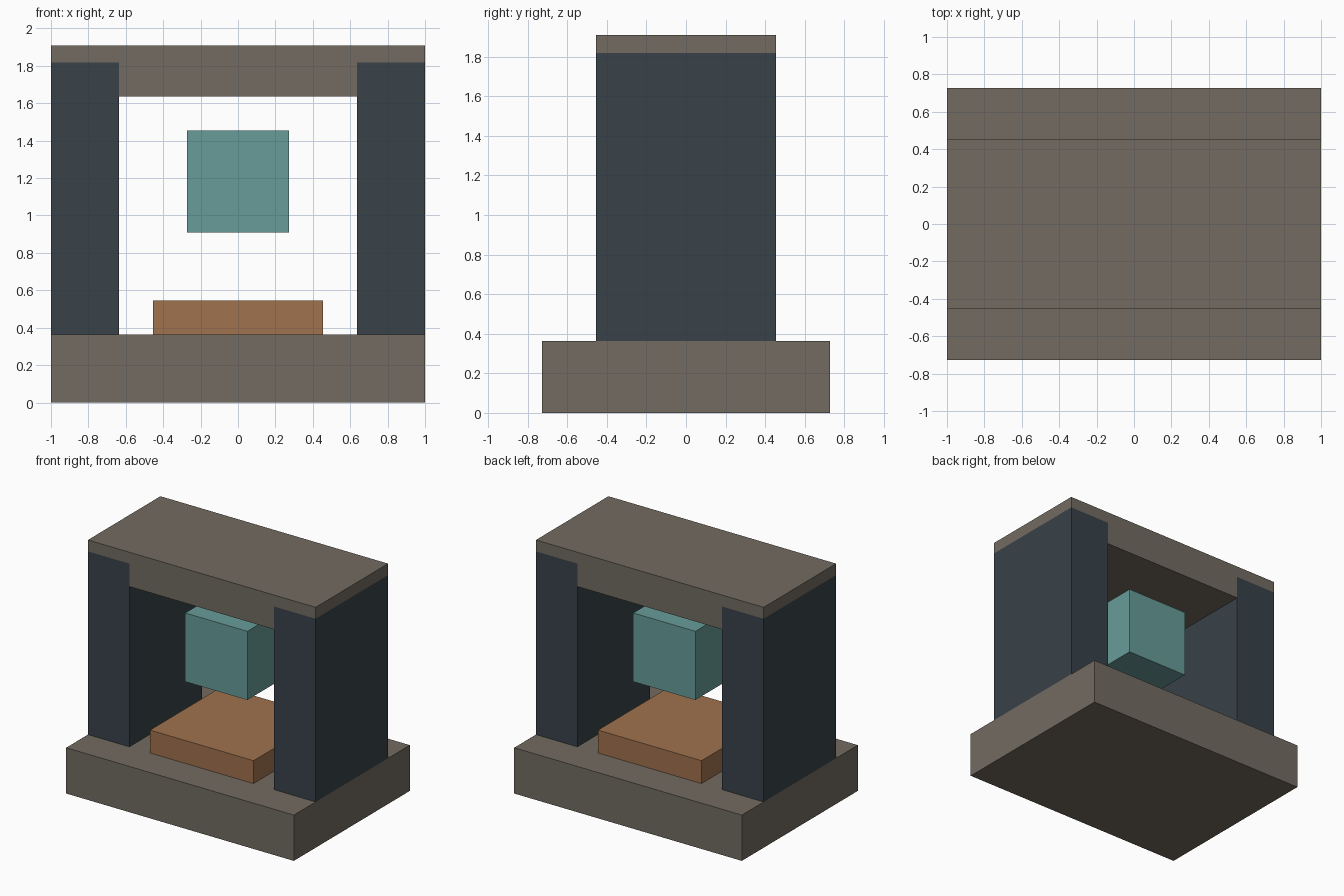
import bpy
import bmesh

if "Cube" in bpy.data.objects:
    bpy.data.objects.remove(bpy.data.objects["Cube"])

U = 1 / 11  # grid unit: the model is 22 units wide


def material(name, rgb):
    """Make a material from 0-255 display colours."""
    m = bpy.data.materials.new(name)
    m.diffuse_color = (*[((c / 255 + 0.055) / 1.055) ** 2.4 for c in rgb], 1)
    m.use_nodes = True
    m.node_tree.nodes["Principled BSDF"].inputs["Base Color"].default_value = m.diffuse_color
    return m


def prism(name, profile, depth, mat):
    """Extrude an x-z profile (grid units) along y, centred on y = 0."""
    bm = bmesh.new()
    face = bm.faces.new([bm.verts.new((x * U, -depth * U / 2, z * U)) for x, z in profile])
    ext = bmesh.ops.extrude_face_region(bm, geom=[face])
    moved = [v for v in ext["geom"] if isinstance(v, bmesh.types.BMVert)]
    bmesh.ops.translate(bm, verts=moved, vec=(0, depth * U, 0))
    bmesh.ops.recalc_face_normals(bm, faces=bm.faces)
    mesh = bpy.data.meshes.new(name)
    bm.to_mesh(mesh)
    bm.free()
    mesh.materials.append(mat)
    ob = bpy.data.objects.new(name, mesh)
    bpy.context.collection.objects.link(ob)
    return ob


def block(name, x0, x1, z0, z1, depth, mat):
    return prism(name, [(x0, z0), (x1, z0), (x1, z1), (x0, z1)], depth, mat)


stone = material("stone", (114, 107, 97))
slate = material("slate", (56, 66, 73))
copper = material("copper", (160, 114, 78))
teal = material("teal", (103, 156, 153))

# Base slab
block("base", -11, 11, 0, 4, 16, stone)

# Side pillars
for side, x0 in (("left", -11), ("right", 7)):
    block(side + "_pillar", x0, x0 + 4, 4, 20, 10, slate)

# Lintel: drops between the pillars and caps their tops
prism("lintel", [(-7, 18), (7, 18), (7, 20), (11, 20), (11, 21),
                 (-11, 21), (-11, 20), (-7, 20)], 10, stone)

# Plate on the base and the floating cube above it
block("plate", -5, 5, 4, 6, 10, copper)
block("floating_cube", -3, 3, 10, 16, 6, teal)
